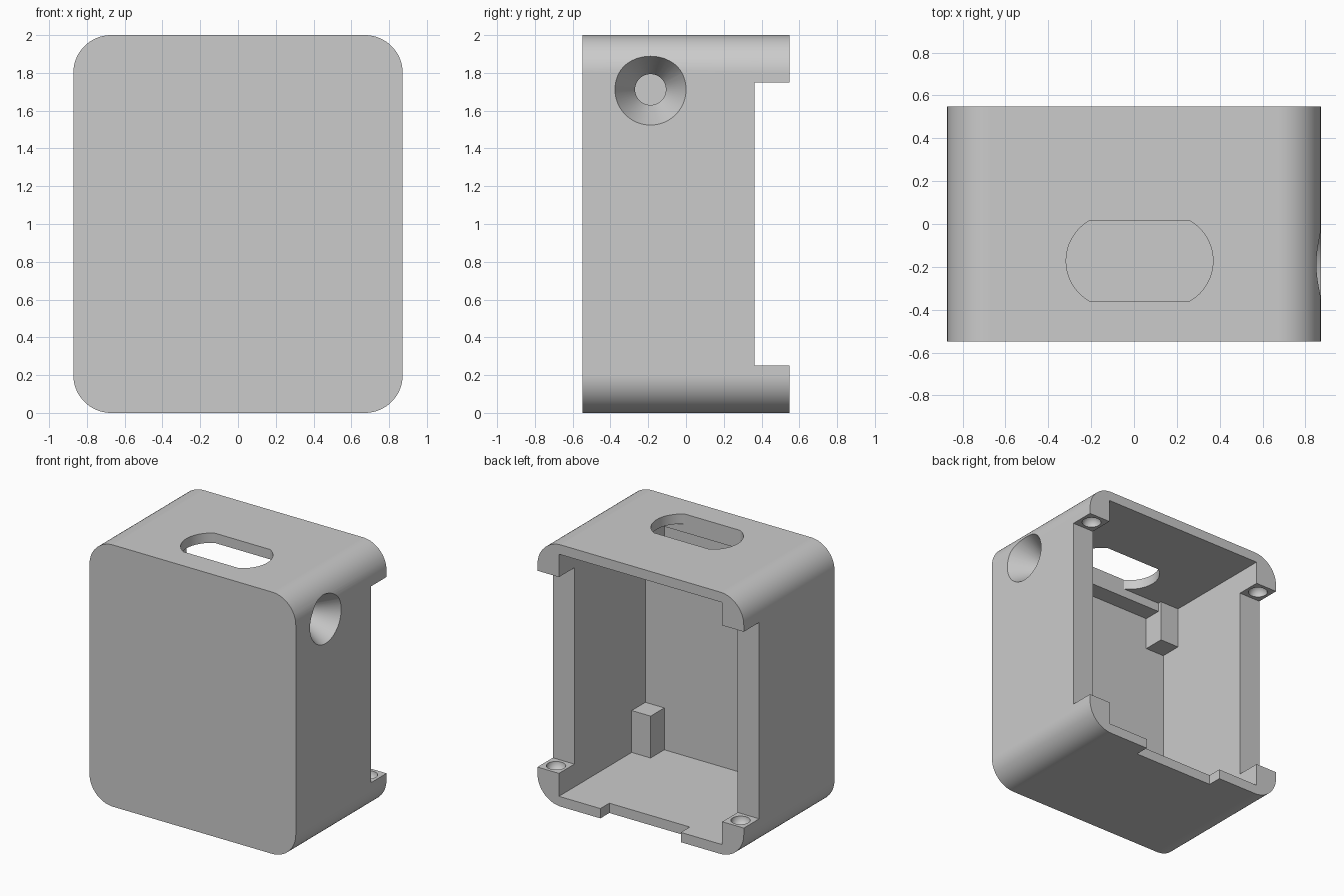
import bpy
import bmesh
from math import sin, cos, pi, asin
from mathutils import Matrix, Vector

if "Cube" in bpy.data.objects:
    bpy.data.objects.remove(bpy.data.objects["Cube"], do_unlink=True)

# Overall dimensions
W, D, H, R = 0.872, 0.548, 2.0, 0.2
IN_X, IN_Y, SKIN = 0.69, -0.495, 0.075
REBATE_Y, LIP = 0.362, 0.25

grey = bpy.data.materials.new("light grey plastic")
grey.use_nodes = True
color = (0.6, 0.6, 0.6, 1)
grey.diffuse_color = color
grey.node_tree.nodes["Principled BSDF"].inputs["Base Color"].default_value = color


def make_object(name, bm):
    bmesh.ops.recalc_face_normals(bm, faces=bm.faces)
    mesh = bpy.data.meshes.new(name)
    bm.to_mesh(mesh)
    bm.free()
    mesh.materials.append(grey)
    obj = bpy.data.objects.new(name, mesh)
    bpy.context.collection.objects.link(obj)
    return obj


def box(name, lo, hi):
    bm = bmesh.new()
    lo, hi = Vector(lo), Vector(hi)
    place = Matrix.Translation((lo + hi) / 2) @ Matrix.Diagonal((*(hi - lo), 1))
    bmesh.ops.create_cube(bm, size=1, matrix=place)
    return make_object(name, bm)


def prism(name, points, direction):
    bm = bmesh.new()
    face = bm.faces.new([bm.verts.new(p) for p in points])
    new = bmesh.ops.extrude_face_region(bm, geom=[face])["geom"]
    verts = [g for g in new if isinstance(g, bmesh.types.BMVert)]
    bmesh.ops.translate(bm, verts=verts, vec=direction)
    return make_object(name, bm)


def arc(cx, cy, r, start, end, n):
    steps = [start + (end - start) * i / n for i in range(n + 1)]
    return [(cx + r * cos(a), cy + r * sin(a)) for a in steps]


# Rounded outer block
outline = []
for i, (sx, sz) in enumerate([(1, 1), (-1, 1), (-1, -1), (1, -1)]):
    outline += arc(sx * (W - R), H / 2 + sz * (H / 2 - R), R,
                   i * pi / 2, (i + 1) * pi / 2, 16)
body = prism("case_body", [(x, -D, z) for x, z in outline], (0, 2 * D, 0))

# Inner cavity, side wall rebate and cable notch in the floor
cutters = [
    box("cavity_cutter", (-IN_X, IN_Y, SKIN), (IN_X, 1, H - SKIN)),
    box("rebate_cutter", (-1, REBATE_Y, LIP), (1, 1, H - LIP)),
    box("notch_cutter", (-0.34, 0.44, -0.1), (0.34, 1, 0.15)),
]

# Slot in the top with bowed ends
SLOT_X, SLOT_Y, HALF, BOW = 0.026, -0.172, 0.187, 0.216
spread = asin(HALF / BOW)
offset = 0.343 - BOW
slot = arc(SLOT_X + offset, SLOT_Y, BOW, -spread, spread, 16)
slot += arc(SLOT_X - offset, SLOT_Y, BOW, pi - spread, pi + spread, 16)
cutters.append(prism("slot_cutter", [(x, y, 1.8) for x, y in slot], (0, 0, 0.4)))

# Tapered hole through one side wall
bm = bmesh.new()
place = Matrix.Translation(((W + IN_X) / 2, -0.188, 1.712)) @ Matrix.Rotation(pi / 2, 4, "Y")
bmesh.ops.create_cone(bm, cap_ends=True, segments=64, radius1=0.07, radius2=0.2,
                      depth=W - IN_X + 0.04, matrix=place)
cutters.append(make_object("tapered_hole_cutter", bm))

# Round dimples on the four lips
for sx in (-1, 1):
    for z in (LIP, H - LIP):
        bm = bmesh.new()
        bmesh.ops.create_uvsphere(bm, u_segments=32, v_segments=15, radius=0.068,
                                  matrix=Matrix.Translation((sx * 0.78, 0.455, z)))
        cutters.append(make_object("dimple_cutter", bm))

# Apply all cuts
for cutter in cutters:
    cutter.hide_render = True
    mod = body.modifiers.new("cut", "BOOLEAN")
    mod.operation = "DIFFERENCE"
    mod.solver = "EXACT"
    mod.object = cutter
bpy.context.view_layer.update()
result = bpy.data.meshes.new_from_object(
    body.evaluated_get(bpy.context.evaluated_depsgraph_get()))
body.modifiers.clear()
body.data = result
body.data.materials.clear()
body.data.materials.append(grey)
for poly in body.data.polygons:
    poly.material_index = 0
for cutter in cutters:
    bpy.data.objects.remove(cutter, do_unlink=True)

# Smooth curves, crisp edges
bpy.ops.object.select_all(action="DESELECT")
body.select_set(True)
bpy.context.view_layer.objects.active = body
bpy.ops.object.shade_smooth_by_angle(angle=pi / 6)
weighted = body.modifiers.new("flat_faces", "WEIGHTED_NORMAL")
weighted.keep_sharp = True

# Inner corner posts
EMBED = 0.01
for side, sx in (("left", 1), ("right", -1)):
    x0, x1 = sorted((sx * 0.53, sx * (IN_X + EMBED)))
    for level, z0, z1 in (("lower", SKIN - EMBED, 0.395),
                          ("upper", H - 0.39, H - SKIN + EMBED)):
        box(f"{level}_{side}_post", (x0, IN_Y - EMBED, z0), (x1, -0.33, z1))

# Ledge under the top, beside the slot
box("top_ledge", (-0.54, IN_Y - EMBED, 1.858), (0.54, SLOT_Y - HALF, H - SKIN + EMBED))
